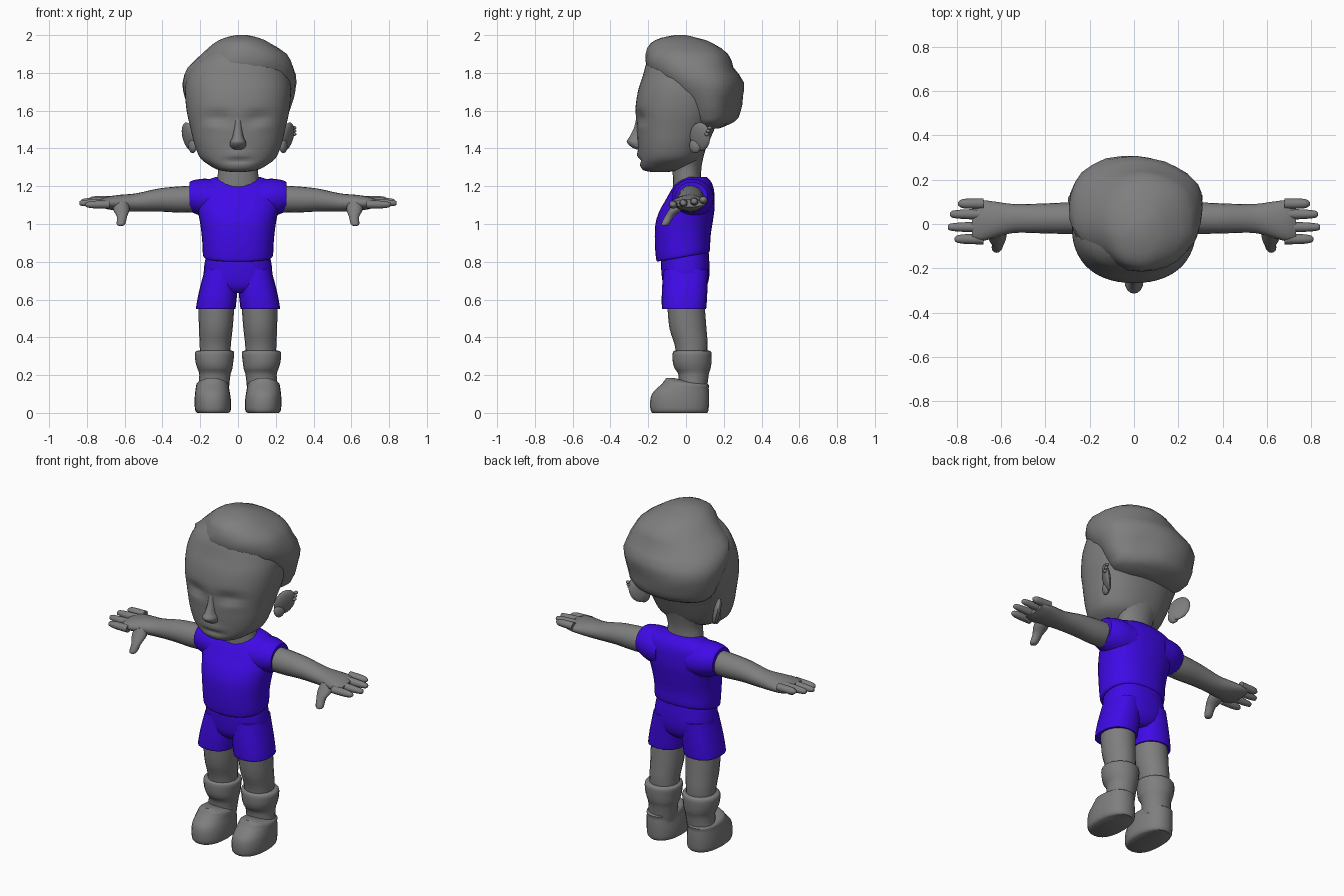
import bpy, bmesh, math, random
from mathutils import Vector, Matrix

random.seed(4)


def material(name, rgb):
    m = bpy.data.materials.new(name)
    m.diffuse_color = (*rgb, 1)
    return m


GREY = material("plain grey", (0.21, 0.21, 0.21))
BLUE = material("royal blue", (0.05, 0.003, 0.80))


def spline(rings, steps):
    """Smoothly fill in extra rings between the given ones."""
    out = []
    for i in range(len(rings) - 1):
        p = [rings[max(0, min(len(rings) - 1, i + k))] for k in (-1, 0, 1, 2)]
        for s in range(steps):
            u = s / steps
            out.append([b + 0.5 * u * (c - a + u * (2*a - 5*b + 4*c - d + u * (3*(b - c) + d - a)))
                        for a, b, c, d in zip(*p)])
    return out + [list(rings[-1])]


def loft(name, rings, mat, axis="z", sides=20, steps=3, side=1, power=2.0, deform=None):
    """Ring = (position, a_min, a_max, b_min, b_max); a, b are x, y for axis z and y, z for axis x."""
    bm = bmesh.new()
    loops = []
    for t, a0, a1, b0, b1 in spline(rings, steps):
        loop = []
        for i in range(sides):
            ang = math.tau * i / sides
            c, s = math.cos(ang), math.sin(ang)
            a = (a0 + a1) / 2 + (a1 - a0) / 2 * math.copysign(abs(c) ** (2 / power), c)
            b = (b0 + b1) / 2 + (b1 - b0) / 2 * math.copysign(abs(s) ** (2 / power), s)
            co = Vector((a, b, t) if axis == "z" else (t, a, b))
            if deform:
                co = deform(co)
            co.x *= side
            loop.append(bm.verts.new(co))
        loops.append(loop)
    for p, q in zip(loops, loops[1:]):
        for i in range(sides):
            j = (i + 1) % sides
            bm.faces.new((p[i], p[j], q[j], q[i]))
    bm.faces.new(loops[0])
    bm.faces.new(loops[-1])
    return finish(name, bm, mat)


def finish(name, bm, mat):
    bmesh.ops.recalc_face_normals(bm, faces=bm.faces)
    me = bpy.data.meshes.new(name)
    bm.to_mesh(me)
    bm.free()
    me.materials.append(mat)
    ob = bpy.data.objects.new(name, me)
    bpy.context.collection.objects.link(ob)
    bpy.ops.object.select_all(action="DESELECT")
    ob.select_set(True)
    bpy.context.view_layer.objects.active = ob
    bpy.ops.object.shade_smooth_by_angle(angle=math.radians(50))
    return ob


def blob(name, centre, size, rot=(0, 0, 0)):
    bm = bmesh.new()
    bmesh.ops.create_uvsphere(bm, u_segments=16, v_segments=10, radius=1)
    for v in bm.verts:
        v.co = Vector(v.co[i] * size[i] for i in range(3))
    turn = Matrix.Rotation(rot[2], 4, "Z") @ Matrix.Rotation(rot[1], 4, "Y") @ Matrix.Rotation(rot[0], 4, "X")
    bm.transform(Matrix.Translation(centre) @ turn)
    return finish(name, bm, GREY)


def bump(x, z, cx, cz, wx, wz):
    return math.exp(-((x - cx) / wx) ** 2 - ((z - cz) / wz) ** 2)


# Head with eye sockets, lids and mouth pressed into the front
def face(co):
    if co.y < -0.05:
        x, z = abs(co.x), co.z
        co.y += 0.030 * bump(x, z, 0.11, 1.555, 0.07, 0.035)
        co.y -= 0.014 * bump(x, z, 0.125, 1.53, 0.05, 0.028)
        co.y -= 0.012 * bump(x, z, 0, 1.365, 0.06, 0.02)
        co.y += 0.010 * bump(x, z, 0, 1.335, 0.06, 0.012)
    return co


loft("head", [(1.275, -.03, .03, -.18, -.10), (1.285, -.10, .10, -.225, -.03),
              (1.31, -.15, .15, -.243, .03), (1.35, -.20, .20, -.247, .08),
              (1.42, -.23, .23, -.255, .115), (1.50, -.25, .25, -.26, .15),
              (1.60, -.272, .272, -.268, .20), (1.70, -.28, .28, -.255, .22),
              (1.78, -.27, .27, -.23, .22), (1.85, -.23, .24, -.21, .20),
              (1.91, -.15, .17, -.18, .12)],
     GREY, sides=56, steps=4, power=2.25, deform=face)

# Nose: narrow bridge flaring to an upturned tip
loft("nose", [(1.395, -.025, .025, -.262, -.21), (1.408, -.04, .04, -.29, -.21),
              (1.435, -.042, .042, -.314, -.21), (1.46, -.03, .03, -.300, -.21),
              (1.51, -.022, .022, -.275, -.21), (1.57, -.02, .02, -.262, -.21)], GREY, sides=16)


# Hair: lumpy cap that overhangs the nape
def lumps(co):
    k = 0.006 * math.sin(11 * co.x + 17 * co.z) + 0.005 * math.sin(23 * co.y - 9 * co.x)
    out = Vector((co.x, co.y - 0.05, 0))
    if out.length > 0.05:
        co += out.normalized() * (k + random.uniform(-.003, .003))
    return co


loft("hair", [(1.505, -.13, .13, .03, .17), (1.53, -.22, .22, .0, .235), (1.56, -.255, .255, -.02, .268),
              (1.60, -.272, .275, -.05, .283), (1.67, -.288, .295, -.10, .30),
              (1.75, -.290, .308, -.16, .308), (1.83, -.265, .298, -.205, .255),
              (1.90, -.19, .265, -.203, .22), (1.955, -.125, .18, -.18, .14),
              (1.985, -.07, .12, -.13, .06), (2.0, -.01, .05, -.06, .0)],
     GREY, sides=28, steps=2, deform=lumps)

loft("neck", [(1.15, -.12, .12, -.065, .085), (1.25, -.108, .108, -.07, .08),
              (1.32, -.11, .11, -.07, .085), (1.42, -.15, .15, -.07, .11)], GREY)


# Shirt: torso with the hem lifted toward the back
def hem(co):
    co.z += 0.05 * (co.y + 0.155) / 0.28 * max(0, min(1, (1.0 - co.z) / 0.15))
    return co


loft("shirt", [(.80, -.178, .178, -.15, .12), (.815, -.186, .186, -.158, .127),
               (.90, -.19, .19, -.165, .13), (1.0, -.20, .20, -.162, .14),
               (1.07, -.213, .213, -.14, .15), (1.12, -.22, .22, -.112, .152),
               (1.18, -.22, .22, -.078, .148), (1.22, -.19, .19, -.05, .135),
               (1.25, -.115, .115, -.01, .11)], BLUE, sides=32, power=2.3, deform=hem)

# Shorts seat
loft("shorts_seat", [(.635, -.06, .06, -.09, .08), (.67, -.15, .15, -.118, .11),
                     (.74, -.182, .182, -.13, .125), (.85, -.165, .165, -.135, .12)],
     BLUE, sides=28, power=2.4)

for s, tag in ((-1, "left"), (1, "right")):
    loft("sleeve_" + tag, [(.10, -.08, .15, 1.03, 1.235), (.18, -.075, .145, 1.04, 1.24),
                           (.235, -.063, .125, 1.058, 1.232), (.256, -.055, .115, 1.07, 1.222)],
         BLUE, axis="x", side=s)
    loft("shorts_leg_" + tag, [(.55, .014, .222, -.125, .105), (.56, .012, .222, -.128, .108),
                               (.64, .004, .207, -.128, .113), (.76, .0, .176, -.12, .118)],
         BLUE, side=s, power=2.4)
    loft("leg_" + tag, [(.28, .04, .20, -.05, .11), (.36, .038, .203, -.06, .115),
                        (.45, .028, .207, -.088, .108), (.58, .018, .21, -.10, .098)], GREY, side=s)
    loft("sock_" + tag, [(.11, .05, .21, -.04, .11), (.20, .04, .205, -.04, .12),
                         (.235, .03, .215, -.06, .13), (.27, .025, .225, -.07, .135),
                         (.32, .02, .228, -.07, .135), (.33, .035, .208, -.058, .12)], GREY, side=s)
    loft("shoe_" + tag, [(0, .05, .215, -.178, .112), (.015, .038, .227, -.188, .119),
                         (.06, .037, .23, -.19, .122), (.10, .042, .228, -.18, .122),
                         (.13, .047, .224, -.153, .12), (.152, .05, .22, -.13, .115),
                         (.167, .065, .205, -.117, .02), (.186, .11, .16, -.105, -.07)],
         GREY, side=s, sides=24, power=2.3)

    # Arm running into a flat palm
    loft("arm_" + tag, [(.20, -.045, .095, 1.065, 1.205), (.30, -.045, .097, 1.06, 1.20),
                        (.42, -.042, .092, 1.066, 1.188), (.54, -.04, .09, 1.065, 1.162),
                        (.62, -.06, .10, 1.068, 1.155), (.69, -.078, .108, 1.078, 1.145),
                        (.73, -.07, .10, 1.09, 1.13)], GREY, axis="x", side=s)
    # Four fingers fanned along the palm
    for n, (y, tip) in enumerate(((-.068, .81), (-.014, .84), (.044, .83), (.092, .795))):
        z = 1.112 + 0.15 * y
        loft(f"finger_{n + 1}_{tag}", [(.68, y - .024, y + .024, z - .02, z + .024),
                                       (.76, y - .022, y + .022, z - .02, z + .022),
                                       (tip - .012, y - .016, y + .016, z - .014, z + .016),
                                       (tip, y - .006, y + .006, z - .005, z + .007)],
             GREY, axis="x", side=s, sides=10)
    loft("thumb_" + tag, [(.99, .612, .632, -.122, -.104), (1.0, .597, .642, -.13, -.088),
                          (1.04, .587, .642, -.112, -.062), (1.075, .575, .66, -.09, -.02),
                          (1.12, .58, .66, -.06, .02)], GREY, side=s, sides=12)
    # Ear flaring back and out, with a hollow-looking inner fold
    blob("ear_" + tag, (s * .258, .075, 1.462), (.02, .062, .078), (-.25, s * .2, -s * .55))
    blob("ear_lobe_" + tag, (s * .24, .05, 1.415), (.02, .035, .04), (0, 0, -s * .4))

# Small beads along the rim of one ear
for n in range(3):
    blob(f"ear_bead_{n + 1}", (.297, .11 + .008 * n, 1.475 + .017 * n), (.012, .012, .009))
